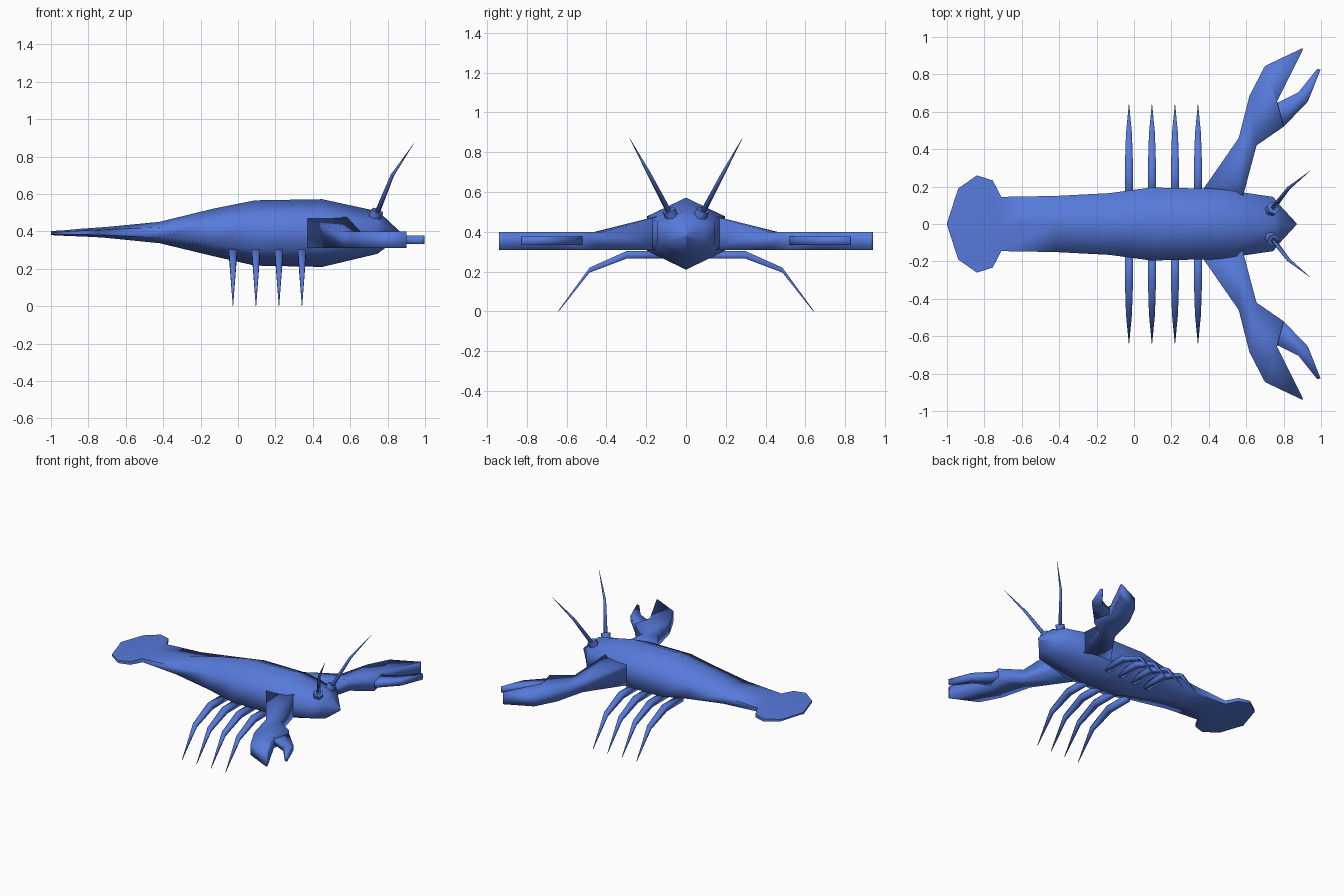
import bpy, bmesh, math
from mathutils import Vector

if "Cube" in bpy.data.objects:
    bpy.data.objects.remove(bpy.data.objects["Cube"])

blue = bpy.data.materials.new("shell blue")
blue.diffuse_color = (0.095, 0.195, 0.71, 1)
blue.use_nodes = True
blue.node_tree.nodes["Principled BSDF"].inputs["Base Color"].default_value = blue.diffuse_color


def loft(name, rings, mirror=True, angle=180):
    """Skin a list of equal-length rings, cap the ends, mirror across y."""
    bm = bmesh.new()
    loops = [[bm.verts.new(p) for p in ring] for ring in rings]
    n = len(rings[0])
    for a, b in zip(loops, loops[1:]):
        for i in range(n):
            j = (i + 1) % n
            bm.faces.new((a[i], a[j], b[j], b[i]))
    bm.faces.new(loops[0][::-1])
    bm.faces.new(loops[-1])
    bmesh.ops.remove_doubles(bm, verts=bm.verts, dist=0.0003)
    bmesh.ops.recalc_face_normals(bm, faces=bm.faces)
    mesh = bpy.data.meshes.new(name)
    bm.to_mesh(mesh)
    bm.free()
    mesh.materials.append(blue)
    obj = bpy.data.objects.new(name, mesh)
    bpy.context.collection.objects.link(obj)
    bpy.ops.object.select_all(action='DESELECT')
    obj.select_set(True)
    bpy.context.view_layer.objects.active = obj
    bpy.ops.object.shade_smooth_by_angle(angle=math.radians(angle))
    if mirror:
        mod = obj.modifiers.new("mirror", 'MIRROR')
        mod.use_axis = (False, True, False)
        mod.use_mirror_merge = False
    return obj


def body_ring(x, half_width, low, high):
    """Hexagon with a ridge on top and a keel below."""
    c, h = (low + high) / 2, (high - low) / 4
    w = half_width
    return [(x, 0, high), (x, w, c + h), (x, w, c - h),
            (x, 0, low), (x, -w, c - h), (x, -w, c + h)]


def tube_ring(centre, direction, radius, sides):
    """Regular ring around a direction."""
    q = Vector(direction).to_track_quat('Z', 'Y')
    return [Vector(centre) + q @ Vector((radius * math.cos(a), radius * math.sin(a), 0))
            for a in (math.tau * (i + 0.5) / sides for i in range(sides))]


def plate_ring(rear, front, low, high):
    """Upright rectangle between two plan points."""
    return [(*rear, low), (*front, low), (*front, high), (*rear, high)]


# body with tail fan and pointed head
body = [(-1.0, 0.004, 0.38, 0.402), (-0.94, 0.19, 0.377, 0.405),
        (-0.84, 0.26, 0.373, 0.414), (-0.755, 0.233, 0.369, 0.42),
        (-0.71, 0.145, 0.366, 0.423), (-0.42, 0.15, 0.337, 0.451),
        (-0.13, 0.165, 0.267, 0.522), (0.09, 0.195, 0.217, 0.566),
        (0.45, 0.188, 0.21, 0.572), (0.745, 0.145, 0.28, 0.508),
        (0.785, 0.095, 0.31, 0.475), (0.87, 0.003, 0.375, 0.395)]
loft("body", [body_ring(*s) for s in body], mirror=False, angle=75)

# claw arms with the large fixed finger
arm = [((0.31, 0.10), (0.57, 0.10), 0.31, 0.49),
       ((0.56, 0.46), (0.655, 0.42), 0.31, 0.40),
       ((0.617, 0.685), (0.80, 0.52), 0.31, 0.40),
       ((0.70, 0.845), (0.765, 0.655), 0.31, 0.40),
       ((0.90, 0.94), (0.90, 0.925), 0.31, 0.40)]
loft("claw_arm", [plate_ring(*s) for s in arm])

# small moving fingers
finger = [((0.72, 0.62), (0.77, 0.53), 0.333, 0.377),
          ((0.77, 0.65), (0.80, 0.52), 0.333, 0.377),
          ((0.88, 0.705), (0.93, 0.655), 0.333, 0.377),
          ((0.98, 0.83), (0.997, 0.825), 0.333, 0.377)]
loft("claw_finger", [plate_ring(*s) for s in finger])

# four pairs of walking legs: y, half width, low, high
leg = [(0.10, 0.022, 0.265, 0.303), (0.30, 0.022, 0.265, 0.303),
       (0.485, 0.016, 0.195, 0.22), (0.64, 0.001, 0.0, 0.006)]
for k in range(4):
    x = -0.027 + 0.123 * k
    loft(f"leg_{k + 1}", [[(x - w, y, lo), (x + w, y, lo), (x + w, y, hi), (x - w, y, hi)]
                          for y, w, lo, hi in leg])

# eye stubs
axis = Vector((0.35, 0.35, 0.87)).normalized()
base = Vector((0.735, 0.076, 0.485))
loft("eye", [tube_ring(base + axis * t, axis, 0.035, 6) for t in (-0.04, 0.028)], angle=65)

# antennae
feeler = [((0.74, 0.08, 0.49), 0.015), ((0.825, 0.19, 0.70), 0.010),
          ((0.94, 0.283, 0.87), 0.0008)]
loft("antenna", [tube_ring(p, (0.2, 0.2, 0.38), r, 6) for p, r in feeler])
